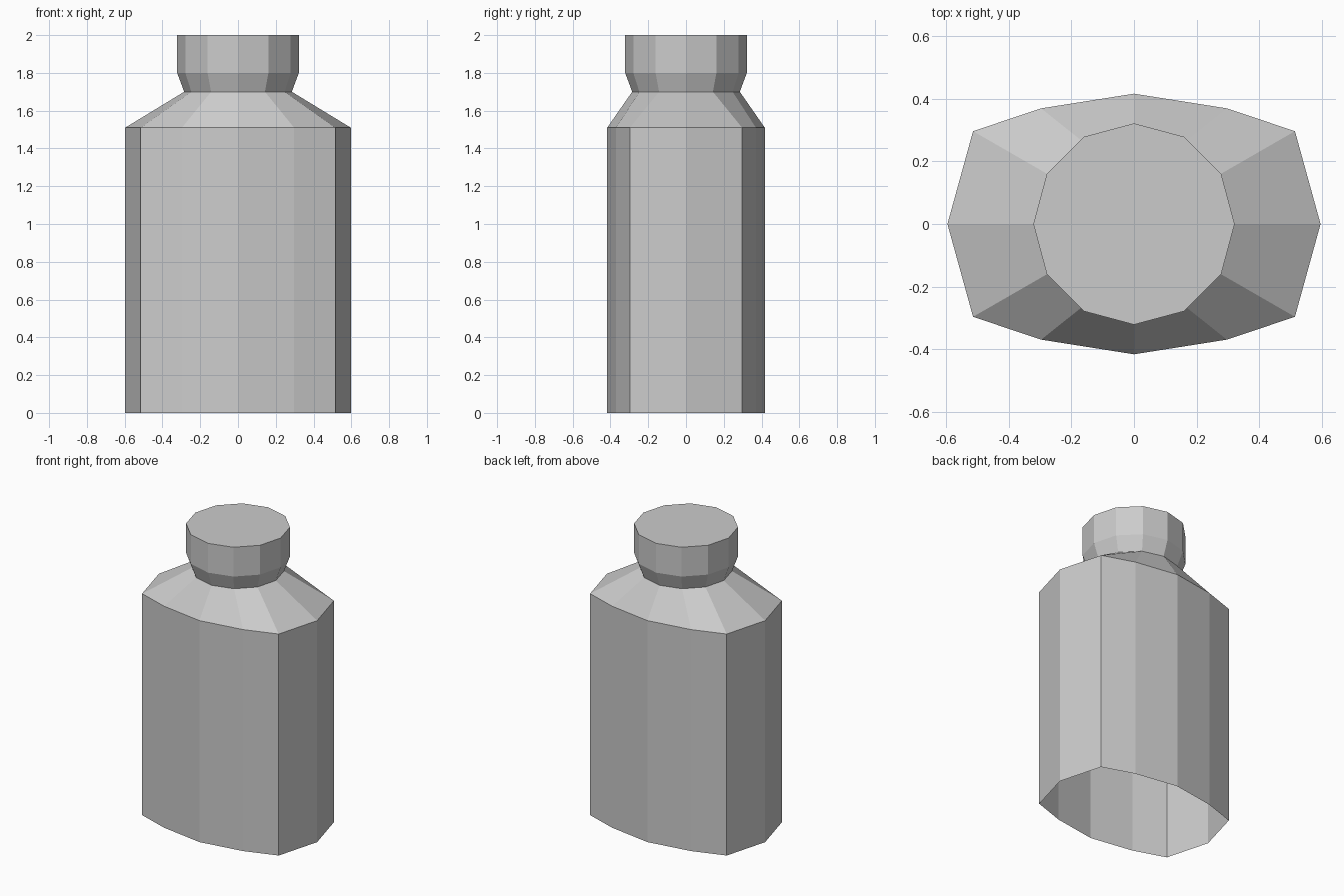
import bpy
import bmesh
from math import cos, sin, tau

SIDES = 12

cube = bpy.data.objects.get("Cube")
if cube:
    bpy.data.objects.remove(cube, do_unlink=True)

grey = bpy.data.materials.new("plain grey")
grey.use_nodes = True
colour = (0.6, 0.6, 0.6, 1)
grey.diffuse_color = colour
grey.node_tree.nodes["Principled BSDF"].inputs["Base Color"].default_value = colour


def circle(radius):
    return [(radius * cos(tau * i / SIDES), radius * sin(tau * i / SIDES)) for i in range(SIDES)]


def mirrored_outline(quarter):
    """Mirror a quarter outline, running from +x to +y, into a closed ring."""
    half = quarter + [(-x, y) for x, y in quarter[-2::-1]]
    return half + [(x, -y) for x, y in half[-2:0:-1]]


def loft(name, rings, cap_top=False):
    """Skin a stack of (outline, height) rings with flat quads."""
    bm = bmesh.new()
    loops = [[bm.verts.new((x, y, z)) for x, y in outline] for outline, z in rings]
    for low, high in zip(loops, loops[1:]):
        for i in range(SIDES):
            j = (i + 1) % SIDES
            bm.faces.new((low[i], low[j], high[j], high[i]))
    if cap_top:
        bm.faces.new(loops[-1])
    mesh = bpy.data.meshes.new(name)
    bm.to_mesh(mesh)
    bm.free()
    mesh.materials.append(grey)
    obj = bpy.data.objects.new(name, mesh)
    bpy.context.collection.objects.link(obj)
    return obj


body_outline = mirrored_outline([(0.597, 0), (0.515, 0.297), (0.297, 0.37), (0, 0.417)])
neck = circle(0.285)
lid = circle(0.322)

# Open-bottomed body with sloping shoulders
loft("bottle_body", [(body_outline, 0), (body_outline, 1.51), (neck, 1.7)])

# Flared neck and closed lid
loft("bottle_lid", [(neck, 1.7), (lid, 1.8), (lid, 2)], cap_top=True)
